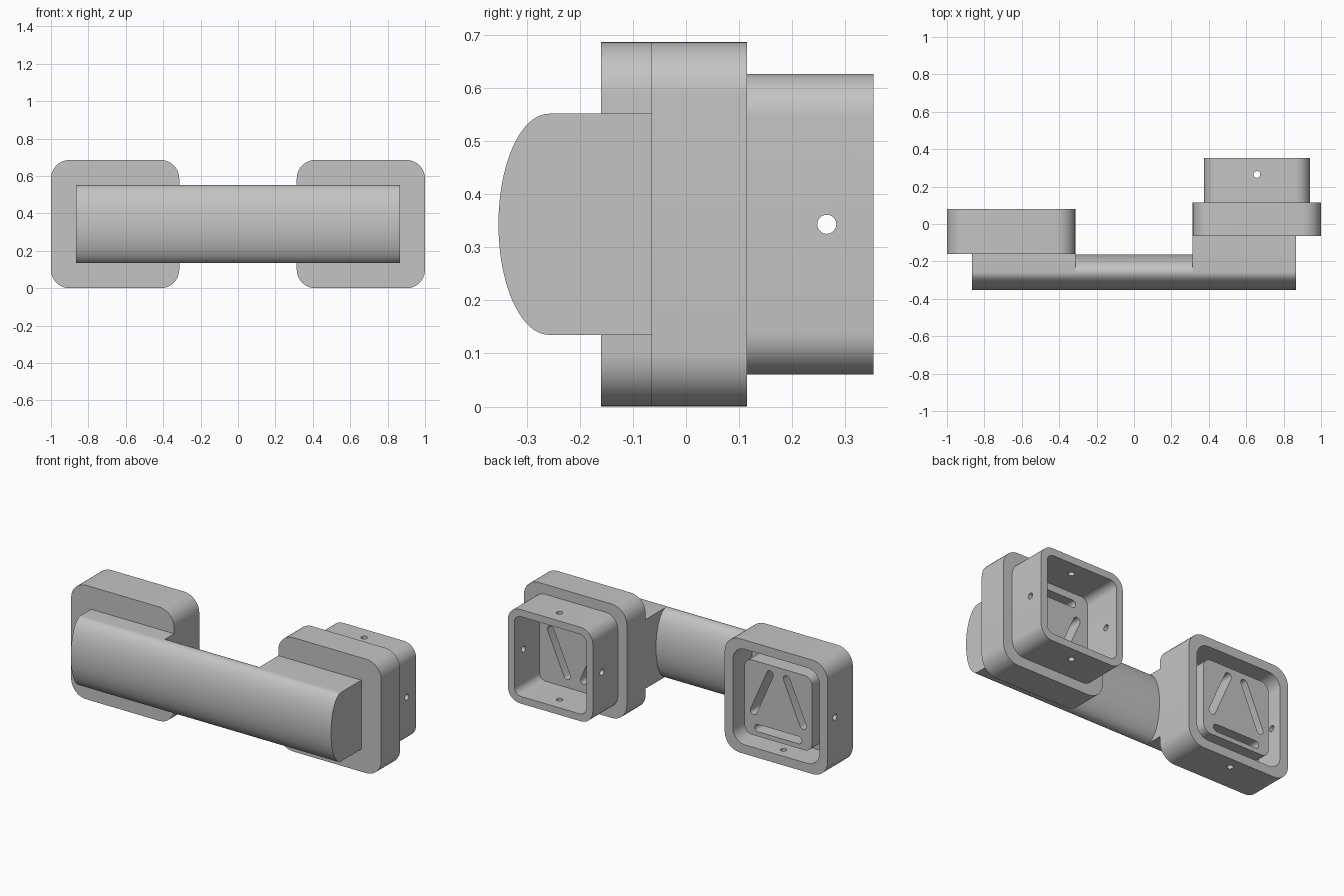
import bpy, bmesh
from math import sin, cos, pi, radians
from mathutils import Vector

if "Cube" in bpy.data.objects:
    bpy.data.objects.remove(bpy.data.objects["Cube"])

grey = bpy.data.materials.new("plain grey")
grey.use_nodes = True
grey.diffuse_color = (0.55, 0.55, 0.55, 1)
grey.node_tree.nodes["Principled BSDF"].inputs["Base Color"].default_value = (0.55, 0.55, 0.55, 1)

ZC = 0.343          # height of the shared centre line
SIDE = 0.657        # distance of each connector from the middle
HOLE = 0.018


def extrude(name, points, offset):
    """Closed prism from a ring of points swept by an offset."""
    bm = bmesh.new()
    face = bm.faces.new([bm.verts.new(p) for p in points])
    moved = bmesh.ops.extrude_face_region(bm, geom=[face])["geom"]
    bmesh.ops.translate(bm, vec=Vector(offset),
                        verts=[v for v in moved if isinstance(v, bmesh.types.BMVert)])
    bmesh.ops.recalc_face_normals(bm, faces=bm.faces)
    mesh = bpy.data.meshes.new(name)
    bm.to_mesh(mesh)
    bm.free()
    mesh.materials.append(grey)
    obj = bpy.data.objects.new(name, mesh)
    bpy.context.collection.objects.link(obj)
    return obj


def rounded_block(name, cx, half, radius, y0, y1, steps=10):
    """Rounded square in x and z, running from y0 to y1."""
    pts = []
    for q, (sx, sz) in enumerate([(1, 1), (-1, 1), (-1, -1), (1, -1)]):
        for i in range(steps + 1):
            a = pi / 2 * (q + i / steps)
            pts.append((cx + sx * (half - radius) + radius * cos(a), y0,
                        ZC + sz * (half - radius) + radius * sin(a)))
    return extrude(name, pts, (0, y1 - y0, 0))


def slot(cx, start, end, radius, y0, y1, steps=8):
    """Capsule-shaped cutter between two points of the x-z plane."""
    a, b = Vector(start), Vector(end)
    d = (b - a).normalized()
    n = Vector((-d.y, d.x))
    pts = []
    for c, s in ((b, 1), (a, -1)):
        for i in range(steps + 1):
            t = -pi / 2 + pi * i / steps
            p = c + s * radius * (d * cos(t) + n * sin(t))
            pts.append((cx + p.x, y0, ZC + p.y))
    return extrude("slot_cutter", pts, (0, y1 - y0, 0))


def triangle_slots(cx, flip, y0, y1):
    """Three slots along the sides of a triangle."""
    lines = [((s * 0.055, 0.17), (s * 0.165, -0.08)) for s in (-1, 1)]
    lines.append(((-0.135, -0.175), (0.135, -0.175)))
    return [slot(cx, (a[0], a[1] * flip), (b[0], b[1] * flip), 0.022, y0, y1)
            for a, b in lines]


def pin_hole(centre, axis, length):
    """Round cutter along x or z, centred on a point."""
    c, w = Vector(centre), Vector(axis)
    u, v = Vector((0, 1, 0)), w.cross(Vector((0, 1, 0)))
    ring = [c - w * length / 2 + HOLE * (u * cos(i * pi / 12) + v * sin(i * pi / 12))
            for i in range(24)]
    return extrude("pin_cutter", ring, w * length)


def cut(obj, cutters):
    """Subtract each cutter, then discard it."""
    bpy.context.view_layer.objects.active = obj
    for c in cutters:
        c.hide_render = True
        m = obj.modifiers.new("cut", "BOOLEAN")
        m.operation, m.solver, m.object = "DIFFERENCE", "EXACT", c
        bpy.ops.object.modifier_apply(modifier=m.name)
        bpy.data.objects.remove(c)


def grip(name, x0, x1, back=None):
    """Oval bar, or an oval front with a square back reaching to y = back."""
    yc, ry, rz, n = -0.258, 0.095, 0.208, 40
    count = n if back is not None else 2 * n - 1
    pts = [(x0, yc - ry * sin(pi * i / n), ZC + rz * cos(pi * i / n))
           for i in range(count + 1)]
    if back is not None:
        pts += [(x0, back, ZC - rz), (x0, back, ZC + rz)]
    return extrude(name, pts, (x1 - x0, 0, 0))


# Handle: oval middle and square-backed ends
parts = [grip("grip_middle", -0.314, 0.314),
         grip("grip_end_right", -0.867, -0.314, -0.16),
         grip("grip_end_left", 0.314, 0.867, -0.065)]

# Socket with a groove around a slotted centre boss
socket = rounded_block("socket_housing", -SIDE, 0.343, 0.1, -0.16, 0.08)
cut(socket, [rounded_block("groove_cutter", -SIDE, 0.288, 0.08, -0.1, 0.2),
             pin_hole((-0.98, 0.01, ZC), (1, 0, 0), 0.2),
             pin_hole((-SIDE, 0.01, 0.02), (0, 0, 1), 0.2)])
boss = rounded_block("socket_boss", -SIDE, 0.225, 0.05, -0.11, 0.06)
cut(boss, triangle_slots(-SIDE, 1, -0.09, 0.1))

# Flange whose slotted face is the floor of the hollow plug
flange = rounded_block("plug_flange", SIDE, 0.343, 0.1, -0.065, 0.115)
cut(flange, triangle_slots(SIDE, -1, -0.04, 0.2))
plug = rounded_block("plug_sleeve", SIDE, 0.283, 0.08, 0.115, 0.353)
cut(plug, [rounded_block("hollow_cutter", SIDE, 0.24, 0.045, 0.05, 0.4),
           pin_hole((SIDE, 0.265, ZC), (1, 0, 0), 0.7),
           pin_hole((SIDE, 0.265, ZC), (0, 0, 1), 0.7)])

# Smooth rounded surfaces, keep hard edges
for obj in parts + [socket, boss, flange, plug]:
    bpy.ops.object.select_all(action="DESELECT")
    obj.select_set(True)
    bpy.context.view_layer.objects.active = obj
    bpy.ops.object.shade_smooth_by_angle(angle=radians(30))
